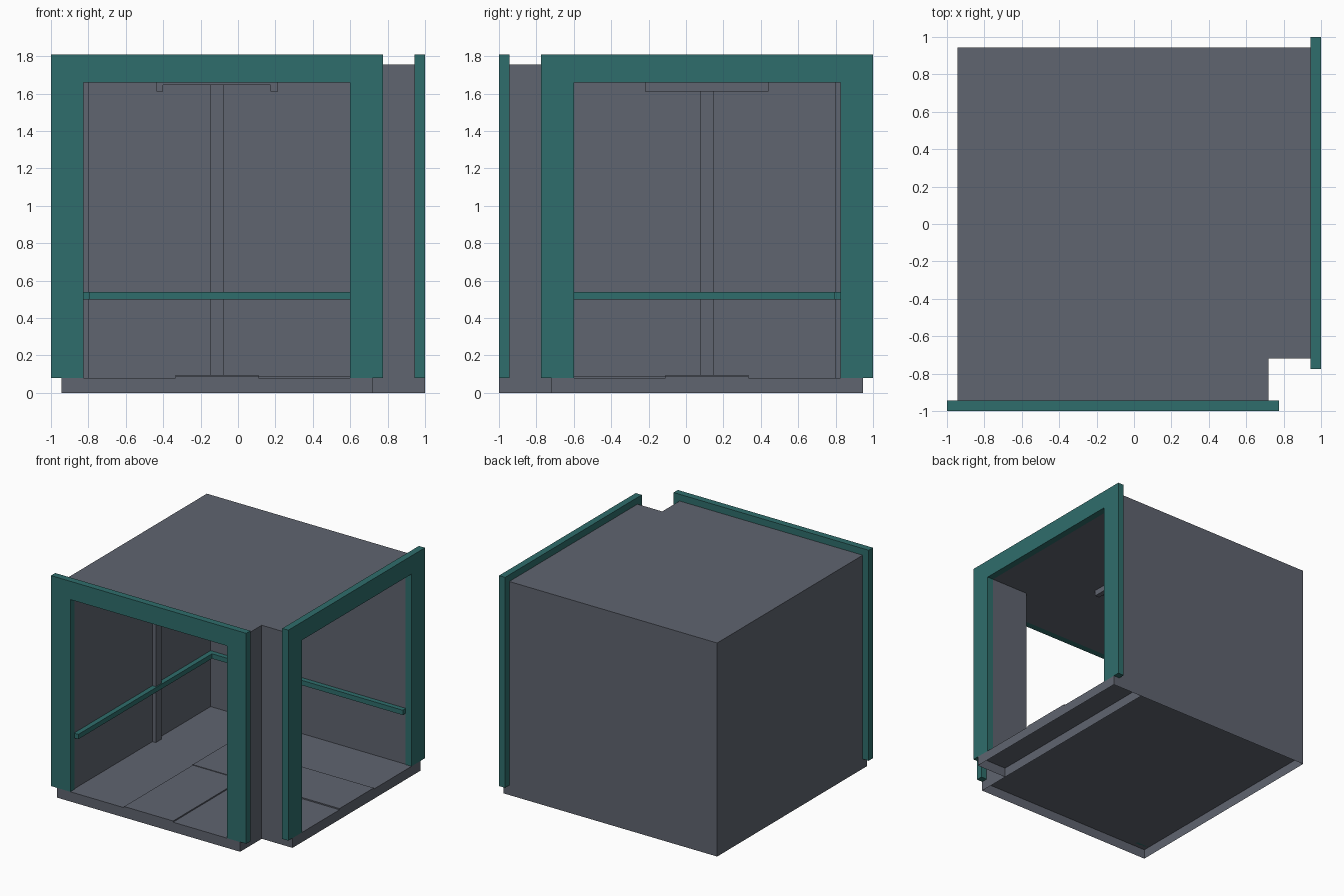
import bpy
import bmesh

cube = bpy.data.objects.get("Cube")
if cube:
    bpy.data.objects.remove(cube, do_unlink=True)


def material(name, rgb):
    mat = bpy.data.materials.new(name)
    mat.use_nodes = True
    colour = (*rgb, 1.0)
    mat.diffuse_color = colour
    mat.node_tree.nodes["Principled BSDF"].inputs["Base Color"].default_value = colour
    return mat


GREY = material("slate grey", (0.115, 0.128, 0.16))
TEAL = material("deep teal", (0.028, 0.155, 0.15))


def prism(name, outline, low, high, mat, axis="z", twin=False, open_base=False):
    """Extrude an outline along z or y; twin swaps it across the cabin diagonal."""
    bm = bmesh.new()

    def place(u, v, depth):
        x, y, z = (u, v, depth) if axis == "z" else (u, depth, v)
        return (-y, -x, z) if twin else (x, y, z)

    base = bm.faces.new([bm.verts.new(place(u, v, low)) for u, v in outline])
    cap = bm.faces.new([bm.verts.new(place(u, v, high)) for u, v in outline])
    count = len(outline)
    for i in range(count):
        j = (i + 1) % count
        bm.faces.new((base.verts[i], base.verts[j], cap.verts[j], cap.verts[i]))
    bmesh.ops.recalc_face_normals(bm, faces=bm.faces[:])
    if open_base:
        bmesh.ops.delete(bm, geom=[base], context="FACES_ONLY")
    mesh = bpy.data.meshes.new(name)
    bm.to_mesh(mesh)
    bm.free()
    mesh.materials.append(mat)
    obj = bpy.data.objects.new(name, mesh)
    bpy.context.collection.objects.link(obj)
    return obj


def box(name, x, y, z, mat, twin=False, open_base=False):
    outline = [(x[0], y[0]), (x[1], y[0]), (x[1], y[1]), (x[0], y[1])]
    return prism(name, outline, z[0], z[1], mat, twin=twin, open_base=open_base)


WALL, INNER, NOTCH, JAMB = 0.945, 0.83, 0.72, 0.6
FLOOR, CEILING, ROOF, TOP = 0.08, 1.66, 1.755, 1.81

# Hollow floor trays, open underneath, with sills under both doorways
box("main_floor", (-WALL, NOTCH), (-1, WALL), (0, FLOOR), GREY, open_base=True)
box("side_floor", (NOTCH, 1), (-NOTCH, WALL), (0, FLOOR), GREY, open_base=True)

# Roof slab with its notched corner
prism("roof", [(-WALL, -WALL), (NOTCH, -WALL), (NOTCH, -NOTCH),
               (WALL, -NOTCH), (WALL, WALL), (-WALL, WALL)], CEILING, ROOF, GREY)

# Notched corner column between the doorways
prism("corner_column", [(JAMB, -WALL), (NOTCH, -WALL), (NOTCH, -NOTCH),
                        (WALL, -NOTCH), (WALL, -JAMB), (JAMB, -JAMB)],
      FLOOR, CEILING, GREY)

# Solid walls
box("back_wall", (-WALL, WALL), (INNER, WALL), (FLOOR, CEILING), GREY)
box("side_wall", (-WALL, -INNER), (-WALL, INNER), (FLOOR, CEILING), GREY)

# Parts repeated across the diagonal: door frames, wall strips, rails, floor runners
frame = [(-1, FLOOR), (-0.825, FLOOR), (-0.825, CEILING), (JAMB, CEILING),
         (JAMB, FLOOR), (0.775, FLOOR), (0.775, TOP), (-1, TOP)]
for twin, door, wall in ((False, "front", "back"), (True, "side", "side")):
    prism(door + "_door_frame", frame, -1, -WALL, TEAL, axis="y", twin=twin)
    box(wall + "_wall_strip", (-0.15, -0.075), (0.80, INNER),
        (FLOOR, CEILING), GREY, twin)
    box(wall + "_handrail", (-INNER, WALL), (0.79, INNER), (0.5, 0.54), TEAL, twin)
    box(door + "_floor_runner", (-0.335, 0.11), (-1, -0.11),
        (FLOOR, 0.09), GREY, twin)

# Raised floor plate where the runners meet
box("centre_floor_plate", (-0.335, 0.11), (-0.11, 0.335), (FLOOR, 0.095), GREY)

# Ceiling panel held between two bars
box("ceiling_panel", (-0.4, 0.175), (-0.22, 0.44), (1.645, CEILING), GREY)
for name, span in (("right", (-0.435, -0.4)), ("left", (0.175, 0.215))):
    box(name + "_ceiling_bar", span, (-0.22, 0.44), (1.612, CEILING), GREY)
